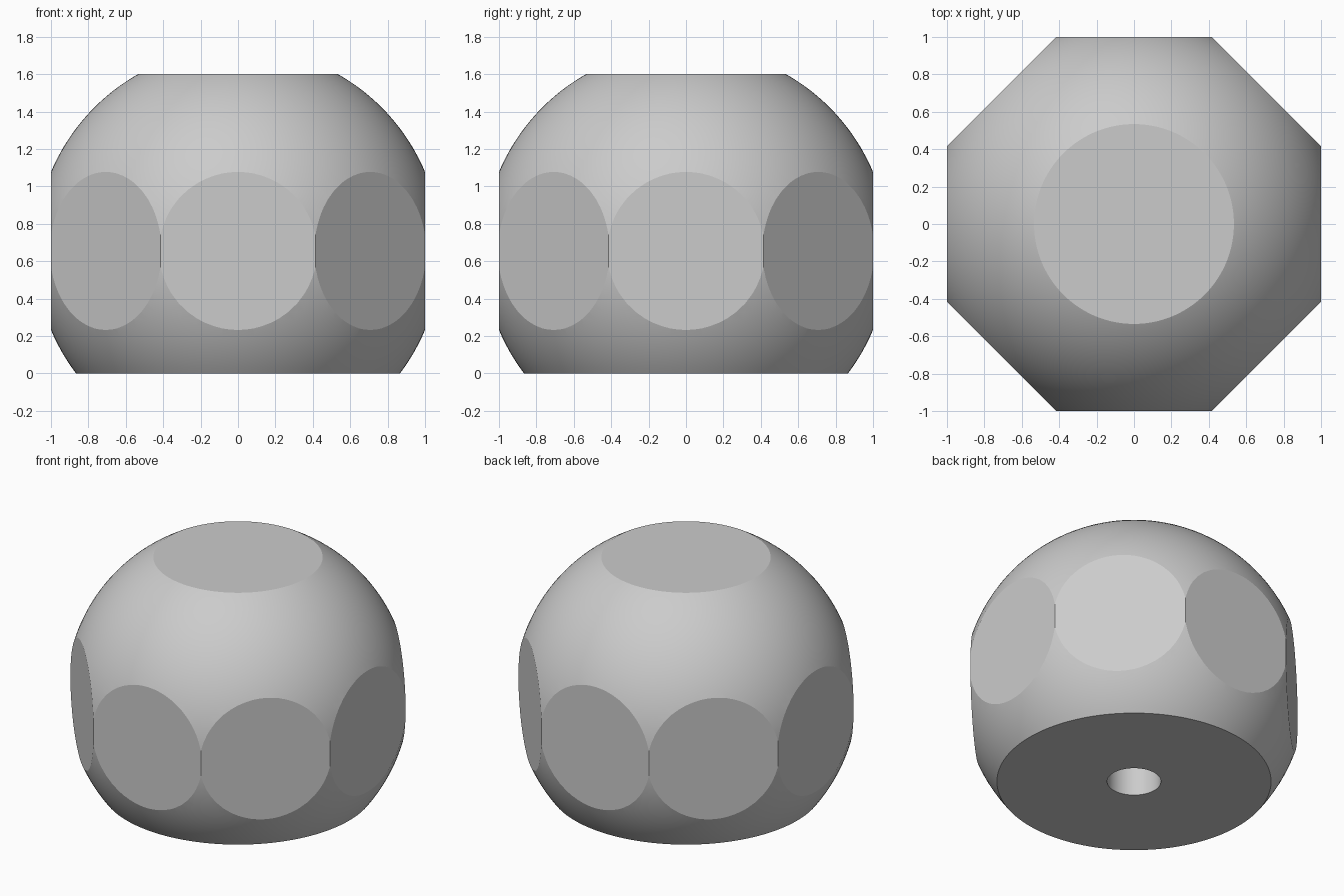
import bpy, bmesh, math
from mathutils import Vector

if "Cube" in bpy.data.objects:
    bpy.data.objects.remove(bpy.data.objects["Cube"])

CENTRE_Z = 0.655
RADIUS = 1.0857


def flatten(bm, point, normal):
    """Slice off everything beyond the plane and cap the cut."""
    cut = bmesh.ops.bisect_plane(
        bm, geom=bm.verts[:] + bm.edges[:] + bm.faces[:], dist=1e-6,
        plane_co=point, plane_no=normal, clear_outer=True)
    edges = [e for e in cut["geom_cut"] if isinstance(e, bmesh.types.BMEdge)]
    bmesh.ops.contextual_create(bm, geom=[e for e in edges if e.is_boundary])


# Ball with eight side flats, a flat top and a flat base
bm = bmesh.new()
bmesh.ops.create_uvsphere(bm, u_segments=144, v_segments=72, radius=RADIUS)
bmesh.ops.translate(bm, verts=bm.verts[:], vec=(0, 0, CENTRE_Z))
for i in range(8):
    a = i * math.pi / 4
    n = Vector((math.cos(a), math.sin(a), 0))
    flatten(bm, n, n)
flatten(bm, Vector((0, 0, 1.6)), Vector((0, 0, 1)))
flatten(bm, Vector((0, 0, 0)), Vector((0, 0, -1)))
bmesh.ops.recalc_face_normals(bm, faces=bm.faces[:])
mesh = bpy.data.meshes.new("faceted_knob")
bm.to_mesh(mesh)
bm.free()
knob = bpy.data.objects.new("faceted_knob", mesh)
bpy.context.collection.objects.link(knob)

# Blind mounting hole in the base
bpy.ops.mesh.primitive_cylinder_add(vertices=64, radius=0.17, depth=1.6)
cutter = bpy.context.object
cutter.name = "hole_cutter"
cutter.hide_render = True
cutter.hide_set(True)
hole = knob.modifiers.new("mounting_hole", 'BOOLEAN')
hole.operation = 'DIFFERENCE'
hole.solver = 'EXACT'
hole.object = cutter

# Apply the cut, drop the cutter, keep flat edges sharp
bpy.ops.object.select_all(action='DESELECT')
bpy.context.view_layer.objects.active = knob
knob.select_set(True)
bpy.ops.object.modifier_apply(modifier=hole.name)
bpy.data.objects.remove(cutter)
bpy.ops.object.shade_smooth_by_angle(angle=math.radians(12))
